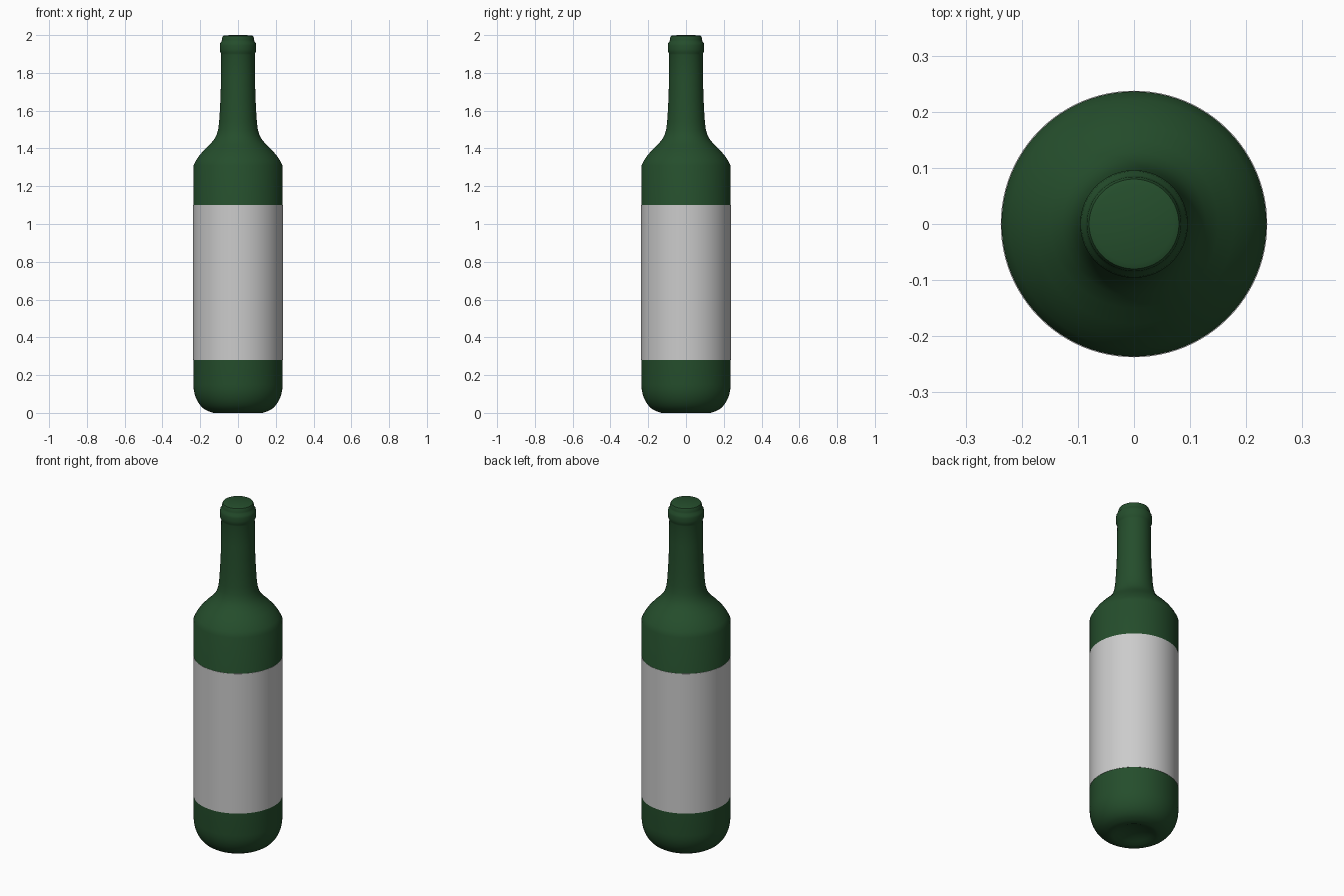
import bpy, bmesh, math

if "Cube" in bpy.data.objects:
    bpy.data.objects.remove(bpy.data.objects["Cube"])

def material(name, color):
    m = bpy.data.materials.new(name)
    m.diffuse_color = color
    m.use_nodes = True
    m.node_tree.nodes["Principled BSDF"].inputs["Base Color"].default_value = m.diffuse_color
    return m

def lathe(name, profile, segments=96, mat=None):
    """Revolve (radius, z) points around the z axis."""
    bm = bmesh.new()
    verts = [bm.verts.new((r, 0, z)) for r, z in profile]
    edges = [bm.edges.new(p) for p in zip(verts, verts[1:])]
    bmesh.ops.spin(bm, geom=verts + edges, cent=(0, 0, 0), axis=(0, 0, 1),
                   angle=math.tau, steps=segments, use_merge=False)
    bmesh.ops.remove_doubles(bm, verts=bm.verts, dist=1e-5)
    bmesh.ops.recalc_face_normals(bm, faces=bm.faces)
    me = bpy.data.meshes.new(name)
    bm.to_mesh(me)
    bm.free()
    ob = bpy.data.objects.new(name, me)
    bpy.context.collection.objects.link(ob)
    if mat:
        me.materials.append(mat)
    bpy.ops.object.select_all(action='DESELECT')
    ob.select_set(True)
    bpy.context.view_layer.objects.active = ob
    bpy.ops.object.shade_smooth_by_angle(angle=math.radians(35))
    return ob

green = material("green_glass", (0.018, 0.075, 0.025, 1))

# Bottle: shallow hollow base, rounded heel, straight body, shoulder, neck, lip
base = [(0, 0.03), (0.05, 0.026), (0.09, 0.012), (0.115, 0.002), (0.13, 0)]
heel = [(0.13 + 0.106 * math.sin(a), 0.15 - 0.146 * math.cos(a))
        for a in (math.radians(d) for d in range(10, 91, 10))]
shoulder = [(0.236, 1.31), (0.222, 1.337), (0.203, 1.365), (0.178, 1.393),
            (0.15, 1.42), (0.128, 1.445), (0.114, 1.47), (0.105, 1.50),
            (0.100, 1.54), (0.096, 1.60), (0.092, 1.68), (0.090, 1.78)]
lip = [(0.089, 1.895), (0.091, 1.904), (0.095, 1.912), (0.096, 1.925),
       (0.096, 1.945), (0.094, 1.957), (0.087, 1.966), (0.085, 1.975),
       (0.084, 1.986), (0.080, 1.995), (0.070, 1.999), (0, 2.0)]
lathe("bottle", base + heel + shoulder + lip, mat=green)

# Paper label wrapped around the body
lathe("label", [(0.234, 0.28), (0.2375, 0.28), (0.2375, 1.10), (0.234, 1.10)])
